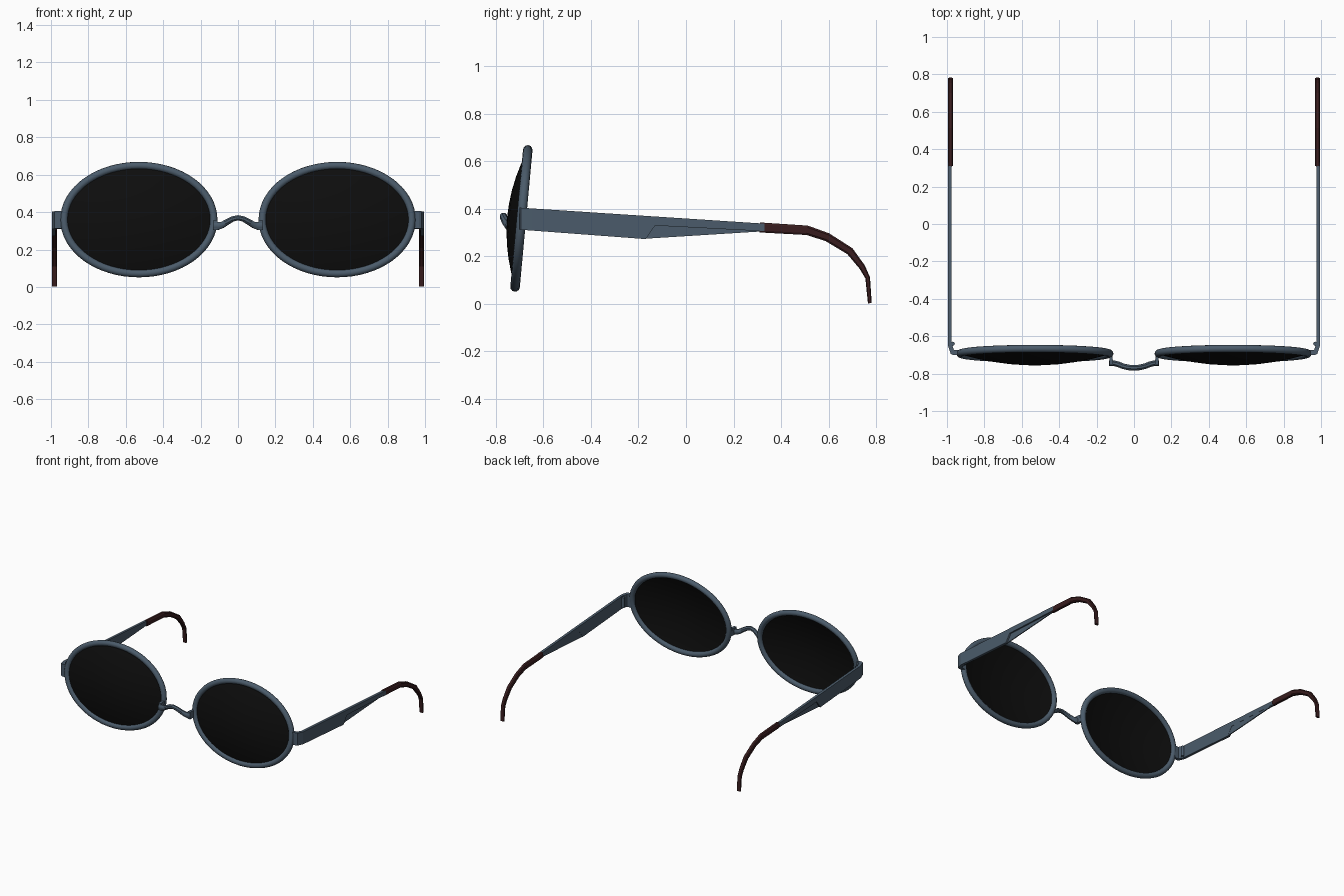
import bpy, bmesh, math
from mathutils import Vector, Matrix

if "Cube" in bpy.data.objects:
    bpy.data.objects.remove(bpy.data.objects["Cube"])


def material(name, rgb):
    m = bpy.data.materials.new(name)
    m.diffuse_color = (*rgb, 1)
    m.use_nodes = True
    m.node_tree.nodes["Principled BSDF"].inputs["Base Color"].default_value = m.diffuse_color
    return m


METAL = material("slate_metal", (0.07, 0.105, 0.145))
GLASS = material("dark_glass", (0.004, 0.004, 0.004))
BROWN = material("dark_brown", (0.04, 0.012, 0.013))


def make(name, bm, mat, smooth=None, side=1):
    """Turn a bmesh into an object; side=-1 mirrors it across x."""
    if side < 0:
        bmesh.ops.scale(bm, vec=(-1, 1, 1), verts=bm.verts)
    bmesh.ops.recalc_face_normals(bm, faces=bm.faces)
    me = bpy.data.meshes.new(name)
    bm.to_mesh(me)
    bm.free()
    me.materials.append(mat)
    ob = bpy.data.objects.new(name, me)
    bpy.context.collection.objects.link(ob)
    if smooth:
        bpy.context.view_layer.objects.active = ob
        ob.select_set(True)
        bpy.ops.object.shade_smooth_by_angle(angle=math.radians(smooth))
        ob.select_set(False)
    return ob


def loft(rings, closed=False):
    """Skin a list of equal-sized vertex rings."""
    bm = bmesh.new()
    vs = [[bm.verts.new(p) for p in r] for r in rings]
    n = len(vs[0])
    for i in range(len(vs) if closed else len(vs) - 1):
        a, b = vs[i], vs[(i + 1) % len(vs)]
        for j in range(n):
            k = (j + 1) % n
            bm.faces.new((a[j], a[k], b[k], b[j]))
    if not closed:
        bm.faces.new(vs[0])
        bm.faces.new(vs[-1])
    return bm


def yz_plate(outline, x0, x1):
    return loft([[(x, y, z) for y, z in outline] for x in (x0, x1)])


# Lens frame: an ellipse leaning back at the top
A, B, R = 0.40, 0.29, 0.02
LEAN = Matrix.Translation((0.53, -0.693, 0.36)) @ Matrix.Rotation(math.radians(-5.3), 4, 'X')


def rim():
    rings = []
    for i in range(64):
        t = math.tau * i / 64
        c = Vector((A * math.cos(t), 0, B * math.sin(t)))
        out = Vector((B * math.cos(t), 0, A * math.sin(t))).normalized()
        rings.append([LEAN @ (c + out * R * math.cos(u) + Vector((0, R * math.sin(u), 0)))
                      for u in (math.tau * k / 12 for k in range(12))])
    return loft(rings, True)


# Domed lens: thin shell bulging forwards, front skin then back skin
def lens():
    steps = [0.04, 0.2, 0.4, 0.6, 0.8, 0.92, 1.0]
    rings = []
    for back, radii in ((0, steps), (0.006, steps[::-1])):
        for s in radii:
            y = -0.06 * (1 - s * s) + back
            rings.append([LEAN @ Vector((A * s * math.cos(t), y, B * s * math.sin(t)))
                          for t in (math.tau * k / 64 for k in range(64))])
    return loft(rings)


# Temple tip path: y, z, height; the ear hook
HOOK = [(0.31, 0.322, 0.042), (0.51, 0.310, 0.040), (0.595, 0.281, 0.036),
        (0.69, 0.222, 0.033), (0.742, 0.155, 0.026), (0.765, 0.11, 0.02), (0.774, 0.003, 0.016)]


def hook():
    rings = []
    for i, (y, z, h) in enumerate(HOOK):
        p, q = HOOK[max(i - 1, 0)], HOOK[min(i + 1, len(HOOK) - 1)]
        d = Vector((0, q[0] - p[0], q[1] - p[1])).normalized()
        up = Vector((0, -d.z, d.y))
        ring = []
        for sx, sz in ((-1, -.6), (-.6, -1), (.6, -1), (1, -.6), (1, .6), (.6, 1), (-.6, 1), (-1, .6)):
            ring.append(Vector((0.981 + sx * 0.014, y, z)) + up * sz * h / 2)
        rings.append(ring)
    return loft(rings)


for side, tag in ((1, "right"), (-1, "left")):
    make(tag + "_rim", rim(), METAL, 40, side)
    make(tag + "_lens", lens(), GLASS, 40, side)
    # Temple arm: stepped outer plate with a tapering inner web
    make(tag + "_temple_arm", yz_plate(
        [(-0.65, 0.402), (-0.65, 0.309), (-0.17, 0.273), (-0.13, 0.33), (0.33, 0.306), (0.33, 0.338)],
        0.976, 0.995), METAL, None, side)
    make(tag + "_temple_web", yz_plate(
        [(-0.18, 0.274), (0.33, 0.306), (0.33, 0.312), (-0.14, 0.335)],
        0.977, 0.984), METAL, None, side)
    make(tag + "_temple_tip", hook(), BROWN, None, side)
    # Angled end piece joining rim to arm
    corner = [(0.93, -0.70), (0.968, -0.70), (0.980, -0.695), (0.995, -0.65),
              (0.995, -0.63), (0.978, -0.63), (0.962, -0.675), (0.93, -0.675)]
    make(tag + "_end_piece", loft([[(x, y, z - (y + 0.65) * 0.07) for x, y in corner]
                                   for z in (0.309, 0.402)]), METAL, None, side)
    # Hinge barrel
    make(tag + "_hinge", loft([[(0.969 + 0.011 * math.cos(t), -0.64 + 0.011 * math.sin(t), z)
                                for t in (math.tau * k / 12 for k in range(12))]
                               for z in (0.318, 0.394)]), METAL, 40, side)
    # Nose-side tab carrying the bridge
    make(tag + "_bridge_tab", loft([[(x, y, z) for x, y in
                                     ((0.11, -0.755), (0.132, -0.755), (0.132, -0.69), (0.118, -0.69))]
                                    for z in (0.305, 0.358)]), METAL, None, side)

# Bridge: arched flat band, half path (x, y, z, height) mirrored
HALF = [(0.132, -0.744, 0.328, 0.05), (0.105, -0.745, 0.326, 0.044), (0.085, -0.75, 0.331, 0.036),
        (0.06, -0.76, 0.346, 0.033), (0.03, -0.767, 0.363, 0.031)]
path = [(-x, y, z, h) for x, y, z, h in HALF] + [(0, -0.769, 0.37, 0.03)] + HALF[::-1]
rings = []
for i, (x, y, z, h) in enumerate(path):
    p, q = Vector(path[max(i - 1, 0)][:3]), Vector(path[min(i + 1, len(path) - 1)][:3])
    d = (q - p).normalized()
    fwd = Vector((d.y, -d.x, 0)).normalized()
    up = d.cross(fwd).normalized()
    rings.append([Vector((x, y, z)) + fwd * 0.016 * math.cos(t) + up * h / 2 * math.sin(t)
                  for t in (math.tau * (k + .5) / 8 for k in range(8))])
make("bridge", loft(rings), METAL, 40)
